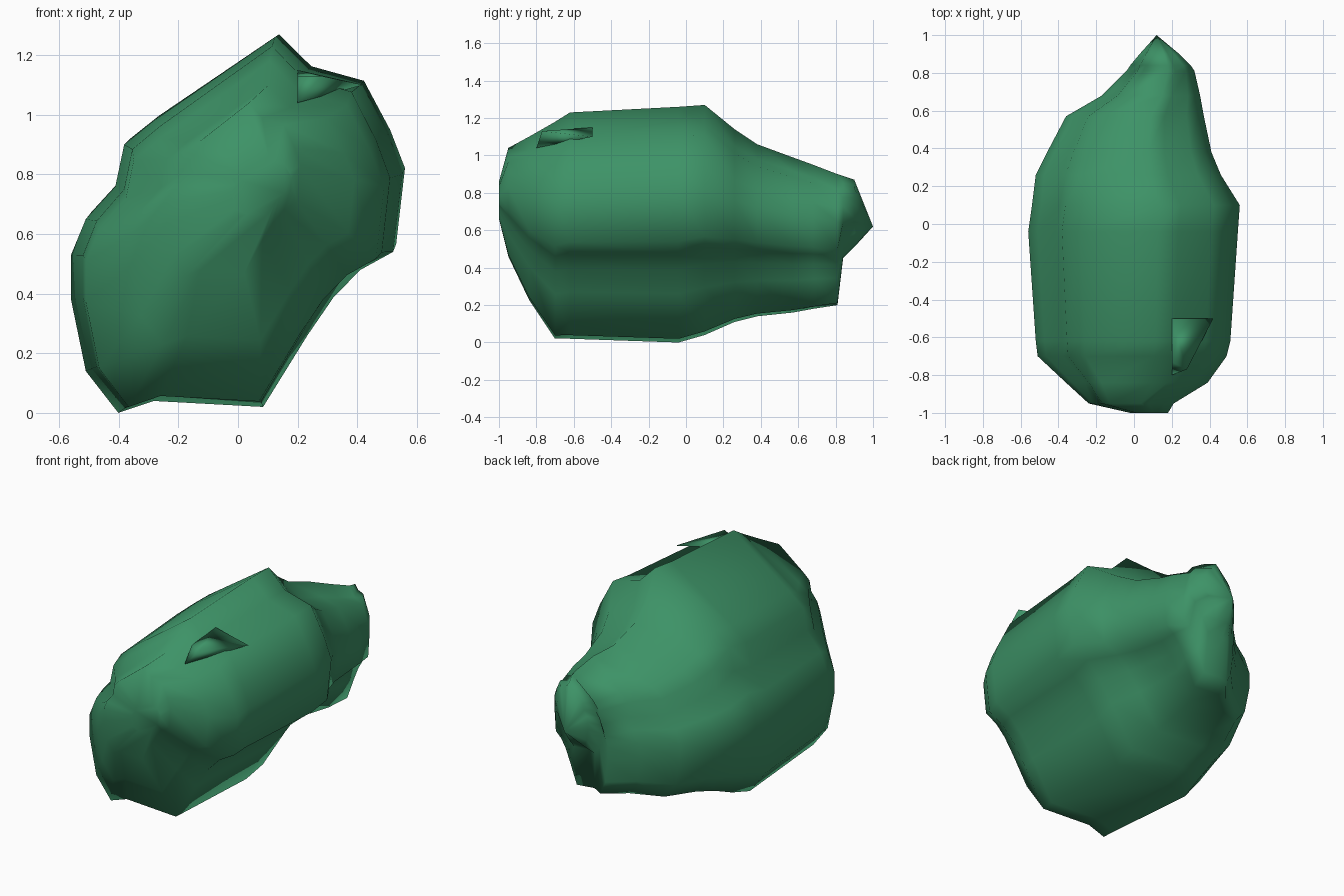
import bpy
import bmesh

cube = bpy.data.objects.get("Cube")
if cube:
    bpy.data.objects.remove(cube, do_unlink=True)

# Single green stone colour
green = bpy.data.materials.new("stone_green")
green.use_nodes = True
colour = (0.047, 0.29, 0.135, 1)
green.diffuse_color = colour
shader = next(n for n in green.node_tree.nodes if n.type == "BSDF_PRINCIPLED")
shader.inputs["Base Color"].default_value = colour
shader.inputs["Roughness"].default_value = 0.8

# Leaning cross-section (x, z) of the boulder, clockwise from its peak
outline = [(.13, 1.26), (.24, 1.15), (.42, 1.1), (.51, .93), (.56, .8), (.53, .54),
           (.42, .48), (.33, .39), (.24, .26), (.09, .02), (-.28, .04), (-.4, 0),
           (-.51, .14), (-.56, .38), (-.56, .53), (-.51, .65), (-.41, .76),
           (-.38, .9), (-.28, .98)]

# Stations along the length: y, x range, z range
stations = [(-1, -.02, .18, .66, .86), (-.95, -.24, .21, .46, 1.04),
            (-.84, -.36, .39, .23, 1.1), (-.7, -.51, .49, .02, 1.18),
            (-.62, -.52, .51, .02, 1.23), (-.04, -.56, .55, 0, 1.26),
            (.1, -.54, .56, .04, 1.27), (.26, -.52, .46, .11, 1.14),
            (.38, -.46, .41, .14, 1.06), (.57, -.36, .37, .16, .99),
            (.68, -.17, .35, .18, .95), (.81, -.04, .32, .2, .9),
            (.84, -.02, .3, .45, .89), (.9, .03, .24, .51, .87)]


def finish(bm, name):
    """Turn a bmesh into a smooth green object."""
    bmesh.ops.recalc_face_normals(bm, faces=bm.faces)
    mesh = bpy.data.meshes.new(name)
    bm.to_mesh(mesh)
    bm.free()
    mesh.materials.append(green)
    for face in mesh.polygons:
        face.use_smooth = True
    obj = bpy.data.objects.new(name, mesh)
    bpy.context.collection.objects.link(obj)
    return obj


def fit(value, low, high, new_low, new_high):
    return new_low + (value - low) / (high - low) * (new_high - new_low)


# Boulder body: outline fitted to every station and bridged
x_low, x_high = min(p[0] for p in outline), max(p[0] for p in outline)
z_low, z_high = min(p[1] for p in outline), max(p[1] for p in outline)
bm = bmesh.new()
rings = []
for y, left, right, bottom, top in stations:
    rings.append([bm.verts.new((fit(x, x_low, x_high, left, right), y,
                                fit(z, z_low, z_high, bottom, top)))
                  for x, z in outline])
count = len(outline)
for ring, following in zip(rings, rings[1:]):
    for i in range(count):
        j = (i + 1) % count
        bm.faces.new((ring[i], ring[j], following[j], following[i]))

# Closed front and pointed back
bm.faces.new(rings[0])
tip = bm.verts.new((.12, 1, .62))
for i in range(count):
    bm.faces.new((rings[-1][i], rings[-1][(i + 1) % count], tip))
finish(bm, "boulder_body")

# Small chipped ledge near the top
bm = bmesh.new()
corners = [(.2, -.5, 1.15), (.42, -.5, 1.1), (.28, -.77, 1.13), (.2, -.73, 1.13),
           (.2, -.8, 1.04)]
bmesh.ops.convex_hull(bm, input=[bm.verts.new(c) for c in corners])
finish(bm, "chipped_ledge")
